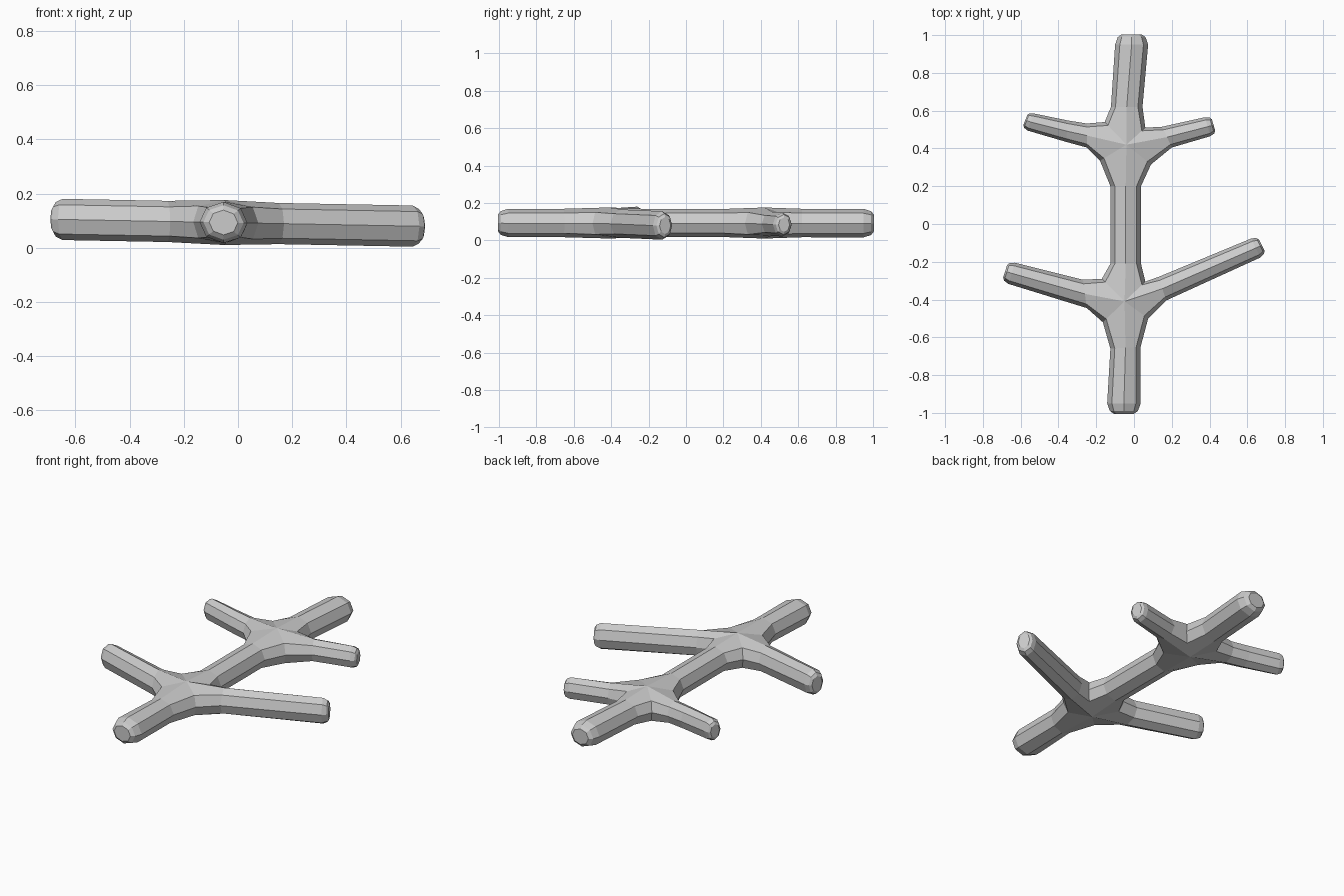
import bpy
import bmesh
from mathutils import Vector

cube = bpy.data.objects.get("Cube")
if cube:
    bpy.data.objects.remove(cube, do_unlink=True)

HUB_HEIGHT = 0.083
bm = bmesh.new()


def ring(left, right, half_height, centre=None):
    """Eight-sided section between two edge points, with a ridge above and below."""
    a, b = Vector(left), Vector(right)
    c = Vector(centre) if centre else (a + b) / 2

    def shoulder(edge):
        gap = (c - edge).length
        return edge.lerp(c, min(0.29, 0.025 / gap))

    sa, sb = shoulder(a), shoulder(b)
    section = [(a, 0), (sa, 0.71), (c, 1), (sb, 0.71),
               (b, 0), (sb, -0.71), (c, -1), (sa, -0.71)]
    # the whole form leans slightly down towards +x
    return [bm.verts.new((p.x, p.y, 0.0925 - 0.019 * p.x + k * half_height))
            for p, k in section]


def loft(rings):
    for r, s in zip(rings, rings[1:]):
        for i in range(8):
            j = (i + 1) % 8
            bm.faces.new((r[i], r[j], s[j], s[i]))


def limb(hub, left, right, stations, height):
    """Arm growing from a hub, closed by a rounded tip."""
    rings = [ring(left, right, HUB_HEIGHT, hub)]
    rings += [ring(a, b, height) for a, b in stations]
    a, b = (Vector(p) for p in stations[-1])
    mid, half = (a + b) / 2, (a - b) / 2
    out = Vector((half.y, -half.x))
    for reach, size in ((0.45, 0.84), (0.62, 0.6)):
        c = mid + out * reach
        rings.append(ring(c + half * size, c - half * size, height * size))
    loft(rings)
    bm.faces.new(rings[-1])


# Back hub: centre and the four crotches around it
hub = (-0.04, 0.42)
nw, ne, sw, se = (-0.155, 0.54), (0.06, 0.51), (-0.18, 0.335), (0.09, 0.315)
limb(hub, nw, ne, [((-0.122, 0.62), (0.045, 0.62)),
                   ((-0.10, 0.95), (0.075, 0.95))], 0.076)
limb(hub, sw, nw, [((-0.25, 0.405), (-0.25, 0.532)),
                   ((-0.36, 0.435), (-0.35, 0.548)),
                   ((-0.565, 0.495), (-0.53, 0.585))], 0.066)
limb(hub, ne, se, [((0.15, 0.515), (0.2, 0.405)),
                   ((0.375, 0.565), (0.405, 0.465))], 0.064)

# Front hub
hub2 = (-0.05, -0.41)
nw2, ne2, sw2, se2 = (-0.17, -0.29), (0.06, -0.305), (-0.165, -0.52), (0.075, -0.5)
limb(hub2, se2, sw2, [((0.035, -0.65), (-0.125, -0.66)),
                      ((0.035, -0.95), (-0.142, -0.95))], 0.076)
limb(hub2, sw2, nw2, [((-0.25, -0.445), (-0.27, -0.295)),
                      ((-0.665, -0.317), (-0.63, -0.205))], 0.076)
limb(hub2, ne2, se2, [((0.13, -0.28), (0.17, -0.405)),
                      ((0.62, -0.077), (0.67, -0.177))], 0.076)

# Stem joining the hubs
loft([ring(se, sw, HUB_HEIGHT, hub),
      ring((0.037, 0.2), (-0.125, 0.2), 0.075),
      ring((0.037, -0.21), (-0.125, -0.21), 0.075),
      ring(ne2, nw2, HUB_HEIGHT, hub2)])

# Weld the arms into one skin
bmesh.ops.remove_doubles(bm, verts=bm.verts[:], dist=0.0005)
bmesh.ops.recalc_face_normals(bm, faces=bm.faces[:])
mesh = bpy.data.meshes.new("forked_branch")
bm.to_mesh(mesh)
bm.free()
branch = bpy.data.objects.new("forked_branch", mesh)
bpy.context.collection.objects.link(branch)

# Plain grey
grey = bpy.data.materials.new("light_grey")
grey.use_nodes = True
colour = (0.6, 0.6, 0.6, 1)
grey.diffuse_color = colour
grey.node_tree.nodes["Principled BSDF"].inputs["Base Color"].default_value = colour
mesh.materials.append(grey)
